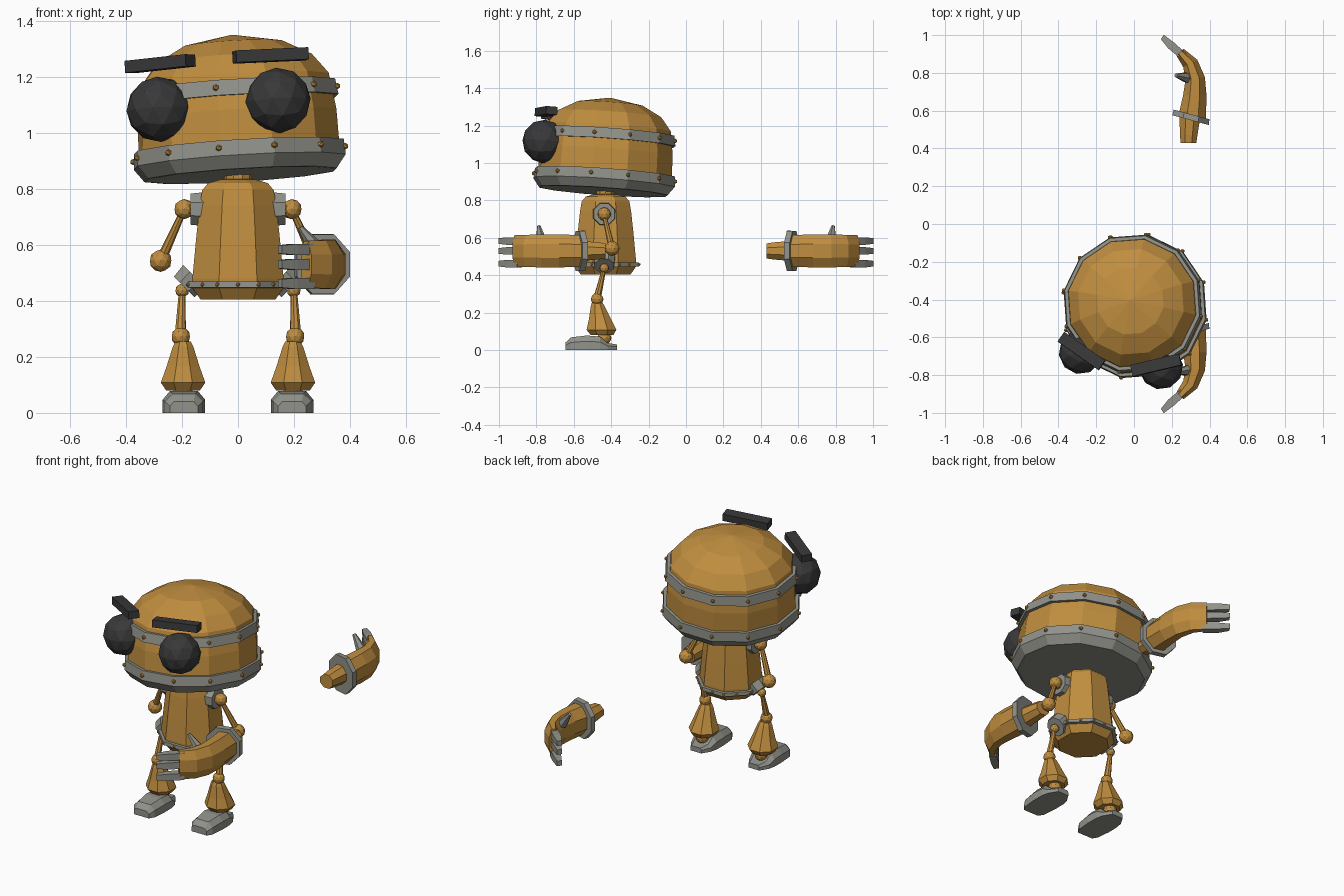
import bpy, bmesh, math
from mathutils import Vector, Matrix

if "Cube" in bpy.data.objects:
    bpy.data.objects.remove(bpy.data.objects["Cube"])


def material(name, rgb):
    m = bpy.data.materials.new(name)
    m.diffuse_color = (*rgb, 1)
    m.use_nodes = True
    m.node_tree.nodes["Principled BSDF"].inputs["Base Color"].default_value = m.diffuse_color
    return m


ORANGE = material("orange", (0.53, 0.27, 0.05))
GREY = material("grey", (0.29, 0.29, 0.26))
DARK = material("charcoal", (0.04, 0.04, 0.042))
I = Matrix.Identity(4)


def finish(name, bm, mat, mtx=I):
    bm.transform(mtx)
    bmesh.ops.recalc_face_normals(bm, faces=bm.faces[:])
    me = bpy.data.meshes.new(name)
    bm.to_mesh(me)
    bm.free()
    me.materials.append(mat)
    ob = bpy.data.objects.new(name, me)
    bpy.context.collection.objects.link(ob)
    return ob


def loft(name, rings, mat, mtx=I):
    """Skin a list of equal point rings and cap both ends."""
    bm = bmesh.new()
    rows = [[bm.verts.new(p) for p in r] for r in rings]
    for a, b in zip(rows, rows[1:]):
        n = len(a)
        for i in range(n):
            bm.faces.new((a[i], a[(i + 1) % n], b[(i + 1) % n], b[i]))
    bm.faces.new(rows[0][::-1])
    bm.faces.new(rows[-1])
    return finish(name, bm, mat, mtx)


def lathe(name, profile, sides, mat, mtx=I, turn=0.0):
    """Profile of (radius, z) turned around z."""
    ang = [turn + 2 * math.pi * i / sides for i in range(sides)]
    return loft(name, [[(r * math.cos(a), r * math.sin(a), z) for a in ang]
                       for r, z in profile], mat, mtx)


def rod(name, a, b, r1, r2, mat, sides=8):
    a, b = Vector(a), Vector(b)
    d = b - a
    m = Matrix.Translation(a) @ d.to_track_quat('Z', 'Y').to_matrix().to_4x4()
    return lathe(name, [(r1, 0), (r2, d.length)], sides, mat, m, math.pi / sides)


def ball(name, c, r, mat, mtx=I, sub=2):
    bm = bmesh.new()
    bmesh.ops.create_icosphere(bm, subdivisions=sub, radius=r)
    return finish(name, bm, mat, mtx @ Matrix.Translation(c))


def box(name, size, mat, mtx):
    bm = bmesh.new()
    bmesh.ops.create_cube(bm, size=1)
    return finish(name, bm, mat, mtx @ Matrix.Diagonal((*size, 1)))


def rot(deg, axis):
    return Matrix.Rotation(math.radians(deg), 4, axis)


# Head: twelve-sided drum and dome, tilted and turned slightly
Z0 = 1.0
HEAD = (Matrix.Translation((0, -0.43, Z0)) @ rot(-4, 'X') @ rot(-3.5, 'Y')
        @ rot(-11, 'Z'))
lathe("head", [(0.34, -0.1), (0.365, -0.06), (0.362, 0.06), (0.35, 0.14),
               (0.342, 0.19), (0.285, 0.262), (0.18, 0.318), (0.005, 0.35)],
      12, ORANGE, HEAD)
lathe("jaw_band", [(0.335, -0.153), (0.35, -0.152), (0.386, -0.105),
                   (0.382, -0.05), (0.36, -0.05)], 12, GREY, HEAD)
lathe("brow_band", [(0.355, 0.112), (0.373, 0.112), (0.364, 0.168),
                    (0.34, 0.168)], 12, GREY, HEAD)
for k in range(12):
    a = math.radians(30 * k)
    for z, r in ((-0.077, 0.386), (0.14, 0.37)):
        ball("head_rivet", (r * math.cos(a), r * math.sin(a), z), 0.012,
             ORANGE, HEAD, 1)

# Eyes and eyebrows
for s in (-1, 1):
    ball("eye", (0.217 * s - 0.007, -0.302, 0.083), 0.117, DARK, HEAD)
    box("eyebrow", (0.265, 0.062, 0.043), DARK,
        HEAD @ Matrix.Translation((0.201 * s - 0.008, -0.305, 0.245)) @ rot(24 * s, 'Z'))

# Neck and torso
BODY = Matrix.Translation((0, -0.43, 0))
lathe("neck", [(0.06, 0.81), (0.06, 0.83), (0.05, 0.835), (0.05, 0.9)], 10,
      ORANGE, BODY)
T8 = math.pi / 8
lathe("torso", [(0.145, 0.405), (0.175, 0.445), (0.176, 0.48), (0.162, 0.62),
                (0.148, 0.74), (0.138, 0.795), (0.115, 0.82), (0.07, 0.832)],
      8, ORANGE, BODY, T8)
lathe("waist_band", [(0.18, 0.446), (0.194, 0.448), (0.192, 0.468),
                     (0.17, 0.47)], 8, GREY, BODY, T8)
for k in range(16):
    a = math.pi * k / 8
    r = 0.193 if k % 2 else 0.179
    ball("waist_rivet", (r * math.cos(a), r * math.sin(a), 0.458), 0.008,
         ORANGE, BODY, 1)

for s in (-1, 1):
    # Shoulder plate, upper arm and elbow
    rod("shoulder_plate", (0.115 * s, -0.437, 0.727), (0.17 * s, -0.437, 0.727),
        0.066, 0.06, GREY)
    rod("shoulder_pin", (0.16 * s, -0.437, 0.727), (0.2 * s, -0.437, 0.727),
        0.03, 0.03, ORANGE)
    ball("shoulder_joint", (0.192 * s, -0.437, 0.727), 0.036, ORANGE)
    rod("upper_arm", (0.2 * s, -0.435, 0.71), (0.268 * s, -0.4, 0.56),
        0.012, 0.018, ORANGE)
    ball("elbow", (0.276 * s, -0.395, 0.543), 0.04, ORANGE)

    # Hip plate, thigh and knee
    rod("hip_plate", (0.155 * s, -0.437, 0.487), (0.192 * s, -0.437, 0.45),
        0.062, 0.056, GREY)
    ball("hip_joint", (0.199 * s, -0.437, 0.437), 0.025, ORANGE)
    rod("thigh", (0.2 * s, -0.44, 0.425), (0.205 * s, -0.472, 0.29),
        0.012, 0.02, ORANGE)
    ball("knee", (0.204 * s, -0.475, 0.272), 0.034, ORANGE)

    # Flared shin and ankle
    rings = []
    for r, y, z in ((0.03, -0.475, 0.255), (0.04, -0.472, 0.235),
                    (0.064, -0.46, 0.165), (0.086, -0.452, 0.108),
                    (0.065, -0.449, 0.08)):
        rings.append([(0.196 * s + r * math.cos(T8 + i * 2 * T8),
                       y + r * math.sin(T8 + i * 2 * T8), z) for i in range(8)])
    loft("shin", rings, ORANGE)
    ball("ankle", (0.196 * s, -0.437, 0.065), 0.038, ORANGE)

    # Foot: (y, half width, top half width, top height)
    foot = ((-0.645, 0.05, 0.035, 0.04), (-0.615, 0.068, 0.04, 0.068),
            (-0.53, 0.076, 0.05, 0.078), (-0.46, 0.075, 0.05, 0.072),
            (-0.42, 0.066, 0.045, 0.038), (-0.37, 0.036, 0.03, 0.03))
    x = 0.193 * s
    loft("foot", [[(x - w, y, 0), (x + w, y, 0), (x + w, y, 0.6 * h),
                   (x + t, y, h), (x - t, y, h), (x - w, y, 0.6 * h)]
                  for y, w, t, h in foot], GREY)


# Hands: the same part on both sides of y = 0
def section(x, y, half, tall, deg):
    """Upright octagon across the hand, turned about z."""
    c, s = math.cos(math.radians(deg)), math.sin(math.radians(deg))
    k = 1 / math.cos(T8)
    out = []
    for i in range(8):
        a = T8 + i * 2 * T8
        u, v = half * k * math.cos(a), tall * k * math.sin(a)
        out.append((x + u * c, y + u * s, 0.53 + v))
    return out


def hand(side):
    m = Matrix.Diagonal((1, side, 1, 1))
    loft("wrist", [section(0.288, 0.43, 0.042, 0.04, 0),
                   section(0.29, 0.47, 0.046, 0.046, 0),
                   section(0.295, 0.57, 0.056, 0.054, -8)], ORANGE, m)
    loft("cuff", [section(0.299, 0.55, 0.1, 0.108, -15),
                  section(0.305, 0.58, 0.098, 0.106, -15)], GREY, m)
    loft("palm", [section(0.31, 0.572, 0.073, 0.085, -15),
                  section(0.322, 0.68, 0.062, 0.088, -2),
                  section(0.324, 0.77, 0.052, 0.088, 8),
                  section(0.298, 0.85, 0.042, 0.086, 28),
                  section(0.243, 0.91, 0.026, 0.084, 45)], ORANGE, m)
    # Three curved fingers, each a short tapered bar
    for z in (0.583, 0.53, 0.462):
        rings = []
        for x, y, w, h, deg in ((0.26, 0.89, 0.02, 0.02, 42),
                                (0.197, 0.945, 0.022, 0.02, 45),
                                (0.15, 0.99, 0.014, 0.015, 58)):
            c, s = math.cos(math.radians(deg)), math.sin(math.radians(deg))
            rings.append([(x + a * w * c, y + a * w * s, z + b * h)
                          for a, b in ((-1, -1), (1, -1), (1, 1), (-1, 1))])
        loft("finger", rings, GREY, m)
    rod("thumb", (0.28, 0.775 * side, 0.585), (0.222, 0.787 * side, 0.662),
        0.03, 0.01, GREY, 6)


hand(-1)
hand(1)
